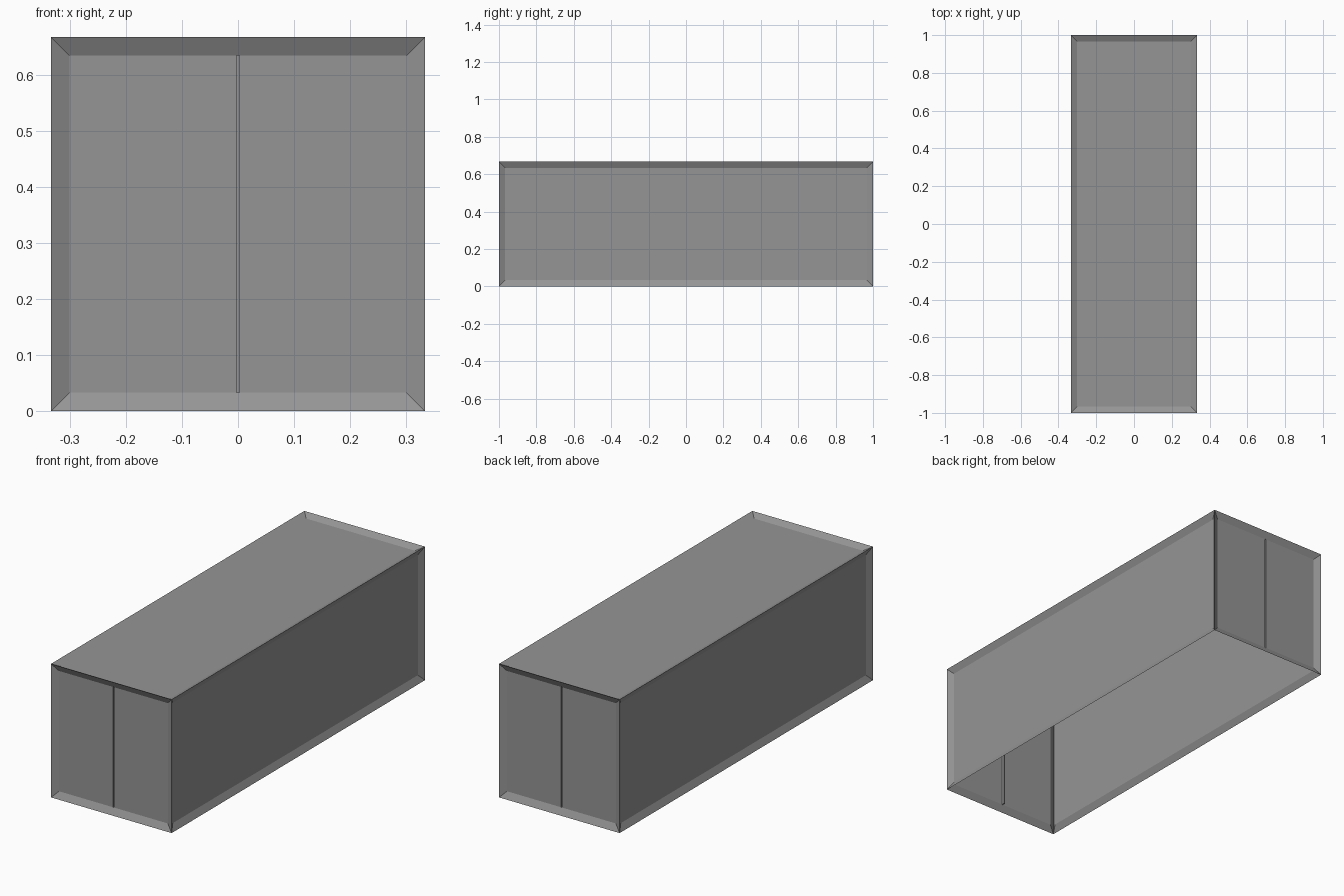
import bpy, bmesh
from mathutils import Vector

if "Cube" in bpy.data.objects:
    bpy.data.objects.remove(bpy.data.objects["Cube"])

W, L, H = 0.667, 2.0, 0.667      # outer size
FRAME, RECESS = 0.033, 0.0167    # border width and panel depth
SEAM, SEAM_DEPTH = 0.0054, 0.0167

grey = bpy.data.materials.new("container_grey")
grey.diffuse_color = (0.3, 0.3, 0.3, 1)
grey.use_nodes = True
grey.node_tree.nodes["Principled BSDF"].inputs["Base Color"].default_value = grey.diffuse_color

# Thin-skinned box, open underneath
bm = bmesh.new()
bmesh.ops.create_cube(bm, size=1)
for v in bm.verts:
    v.co = Vector((v.co.x * W, v.co.y * L, (v.co.z + 0.5) * H))
bm.normal_update()
bottom = [f for f in bm.faces if f.normal.z < -0.5]
bmesh.ops.delete(bm, geom=bottom, context='FACES_ONLY')

# Recessed panel inside a frame on every remaining side
panels = list(bm.faces)
bmesh.ops.inset_individual(bm, faces=panels, thickness=FRAME, depth=-RECESS,
                           use_even_offset=True)
bm.normal_update()

# Split both end panels into double doors with a sunken seam
for side in (-1, 1):
    for x in (-SEAM / 2, SEAM / 2):
        doors = [f for f in bm.faces if f.normal.y * side > 0.9
                 and abs(abs(f.calc_center_median().y) - (L / 2 - RECESS)) < 1e-3]
        geom = doors + list({e for f in doors for e in f.edges}) + list({v for f in doors for v in f.verts})
        bmesh.ops.bisect_plane(bm, geom=geom, plane_co=(x, 0, 0), plane_no=(1, 0, 0))
bm.normal_update()
seams = [f for f in bm.faces if abs(f.normal.y) > 0.9
         and max(abs(v.co.x) for v in f.verts) < SEAM]
bmesh.ops.inset_individual(bm, faces=seams, thickness=0, depth=-SEAM_DEPTH)

mesh = bpy.data.meshes.new("container_shell")
bm.to_mesh(mesh)
bm.free()
mesh.materials.append(grey)
bpy.context.collection.objects.link(bpy.data.objects.new("container_shell", mesh))
